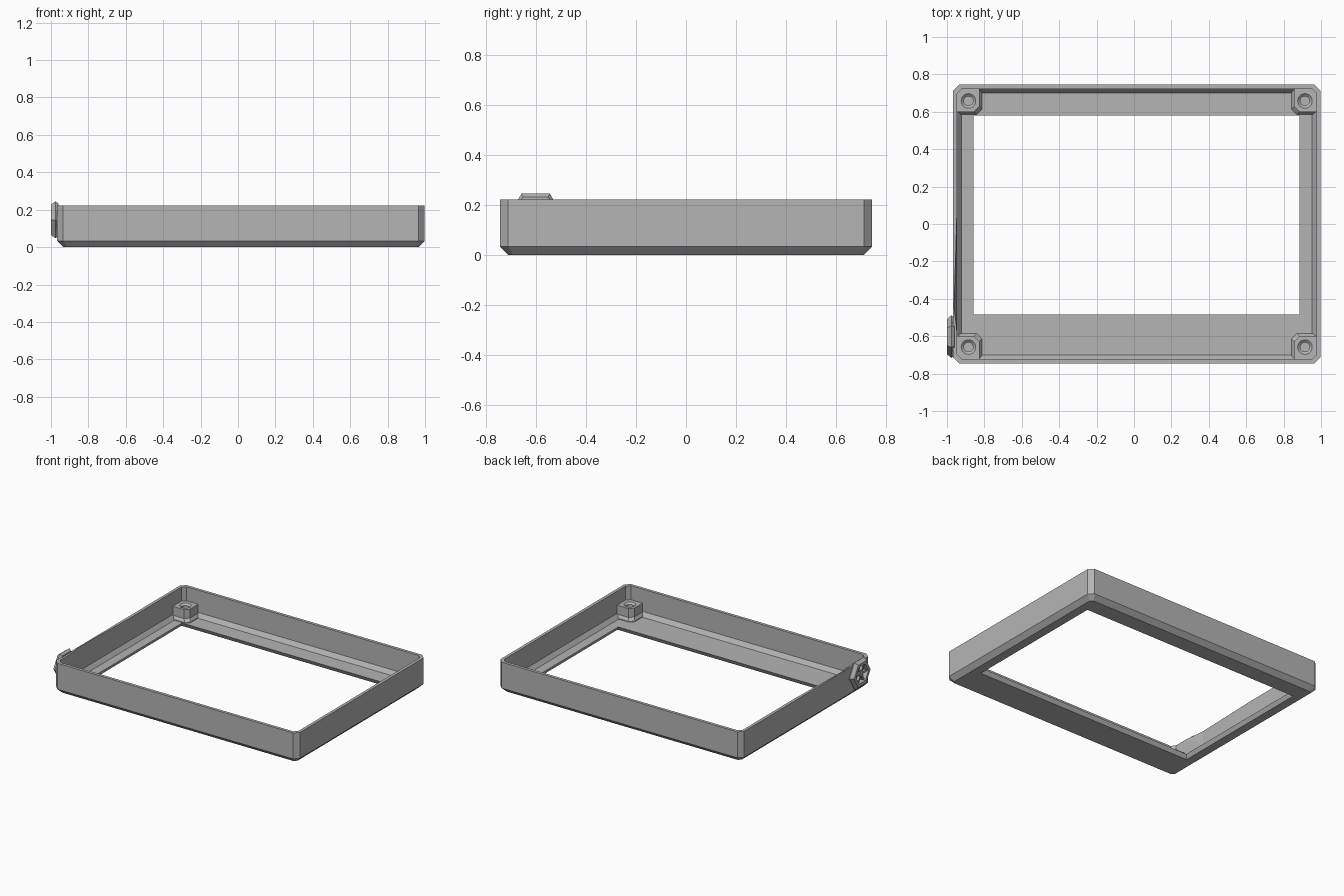
import bpy, bmesh, math
from mathutils import Vector

if "Cube" in bpy.data.objects:
    bpy.data.objects.remove(bpy.data.objects["Cube"], do_unlink=True)

GREY = (0.46, 0.46, 0.46, 1)
grey = bpy.data.materials.new("plain_grey")
grey.use_nodes = True
grey.diffuse_color = GREY
grey.node_tree.nodes["Principled BSDF"].inputs["Base Color"].default_value = GREY


def finish(name, bm):
    bmesh.ops.remove_doubles(bm, verts=bm.verts, dist=1e-5)
    bmesh.ops.recalc_face_normals(bm, faces=bm.faces)
    mesh = bpy.data.meshes.new(name)
    bm.to_mesh(mesh)
    bm.free()
    mesh.materials.append(grey)
    obj = bpy.data.objects.new(name, mesh)
    bpy.context.collection.objects.link(obj)
    return obj


def loft(bm, loops, closed=False):
    """Skin a series of point loops; return the vertex rings."""
    rings = [[bm.verts.new(p) for p in loop] for loop in loops]
    pairs = list(zip(rings, rings[1:]))
    if closed:
        pairs.append((rings[-1], rings[0]))
    for a, b in pairs:
        n = len(a)
        for i in range(n):
            j = (i + 1) % n
            bm.faces.new((a[i], a[j], b[j], b[i]))
    return rings


def cut_rect(x0, x1, y0, y1, c, z):
    """Rectangle with chamfered corners."""
    return [Vector(p) for p in (
        (x0 + c, y0, z), (x1 - c, y0, z), (x1, y0 + c, z), (x1, y1 - c, z),
        (x1 - c, y1, z), (x0 + c, y1, z), (x0, y1 - c, z), (x0, y0 + c, z))]


LEFT, RIGHT, DEPTH, TOP, FLOOR = -0.968, 0.998, 0.745, 0.222, 0.03


def shell(inset, c, z):
    return cut_rect(LEFT + inset, RIGHT - inset, -DEPTH + inset, DEPTH - inset, c, z)


# Bezel: walls, lower chamfer, inner fillet and rim around the window
bm = bmesh.new()
loft(bm, [
    shell(0.033, 0.02, 0), shell(0, 0.033, 0.033), shell(0, 0.033, TOP),
    shell(0.022, 0.025, TOP), shell(0.022, 0.025, 0.06), shell(0.045, 0.015, FLOOR),
    cut_rect(-0.857, 0.886, -0.484, 0.58, 0, FLOOR),
    cut_rect(-0.872, 0.901, -0.499, 0.595, 0, 0)], closed=True)
bezel = finish("bezel_frame", bm)

# Shallow tapered relief inside the wall behind the nut
bm = bmesh.new()
inner = LEFT + 0.023
points = [(inner + 0.002, 0.22, 0.23), (LEFT + 0.005, -0.45, 0.23),
          (inner + 0.002, -0.62, 0.23), (inner + 0.002, -0.4, 0.07)]
bmesh.ops.convex_hull(bm, input=[bm.verts.new(p) for p in points])
cutter = finish("relief_cutter", bm)
cutter.hide_render = True
mod = bezel.modifiers.new("relief", "BOOLEAN")
mod.operation, mod.object, mod.solver = "DIFFERENCE", cutter, "EXACT"
bpy.context.view_layer.objects.active = bezel
bpy.ops.object.modifier_apply(modifier=mod.name)
bpy.data.objects.remove(cutter, do_unlink=True)


# Screw posts with countersunk holes, one in each corner
def post(name, sx, sy):
    cx, cy = (0.914 if sx > 0 else -0.885), sy * 0.658
    ox = (RIGHT if sx > 0 else LEFT) - sx * 0.012
    oy = sy * (DEPTH - 0.012)

    def outline(r, z):
        ix, iy, c = cx - sx * r, cy - sy * r, 0.028
        return [(ox - sx * c, oy, z), (ix, oy, z), (ix, iy + sy * c, z),
                (ix + sx * c, iy, z), (ox, iy, z), (ox, oy - sy * c, z)]

    def circle(r, z):
        steps = [math.tau * i / 24 for i in range(24)]
        return [(cx + r * math.cos(a), cy + r * math.sin(a), z) for a in steps]

    bm = bmesh.new()
    body = loft(bm, [outline(0.072, 0.025), outline(0.072, FLOOR + 0.005),
                     outline(0.058, 0.055), outline(0.058, 0.12)])
    hole = loft(bm, [circle(0.039, 0.12), circle(0.025, 0.108), circle(0.025, 0.04)])
    bm.faces.new(body[0])
    bm.faces.new(hole[-1])
    rim = [bm.edges.get((r[i], r[i - 1])) for r in (body[-1], hole[0]) for i in range(len(r))]
    bmesh.ops.triangle_fill(bm, edges=rim, use_beauty=True)
    top = [f for f in bm.faces if all(v.co.z > 0.119 for v in f.verts)]
    bmesh.ops.dissolve_limit(bm, angle_limit=0.01, verts=[],
                             edges=list({e for f in top for e in f.edges if e not in rim}))
    finish(name, bm)


for sx, side in ((-1, "right"), (1, "left")):
    for sy, end in ((-1, "front"), (1, "back")):
        post(f"screw_post_{end}_{side}", sx, sy)

# Hexagonal nut on the outside wall, with a recessed face
NY, NZ = -0.602, 0.146


def hexagon(r, x):
    return [(x, NY + r * math.cos(math.tau * i / 6), NZ + r * math.sin(math.tau * i / 6))
            for i in range(6)]


bm = bmesh.new()
rings = loft(bm, [hexagon(0.1, -0.96), hexagon(0.114, -0.976), hexagon(0.094, -1.0),
                  hexagon(0.07, -1.0), hexagon(0.062, -0.972)])
bm.faces.new(rings[0])
bm.faces.new(rings[-1])
finish("hex_nut", bm)

# Hub and spokes inside the nut
bm = bmesh.new()
hub = loft(bm, [hexagon(0.024, -0.968), hexagon(0.02, -0.992)])
bm.faces.new(hub[0])
bm.faces.new(hub[1])
for i in range(6):
    a = math.tau * i / 6
    out = Vector((0, math.cos(a), math.sin(a)))
    across = Vector((0, -math.sin(a), math.cos(a))) * 0.006
    ends = []
    for r in (0.016, 0.066):
        mid = Vector((0, NY, NZ)) + out * r
        ends.append([mid + across * s + Vector((x, 0, 0)) for s, x in
                     ((-1, -0.968), (1, -0.968), (1, -0.99), (-1, -0.99))])
    bar = loft(bm, ends)
    bm.faces.new(bar[0])
    bm.faces.new(bar[1])
finish("nut_spokes", bm)
